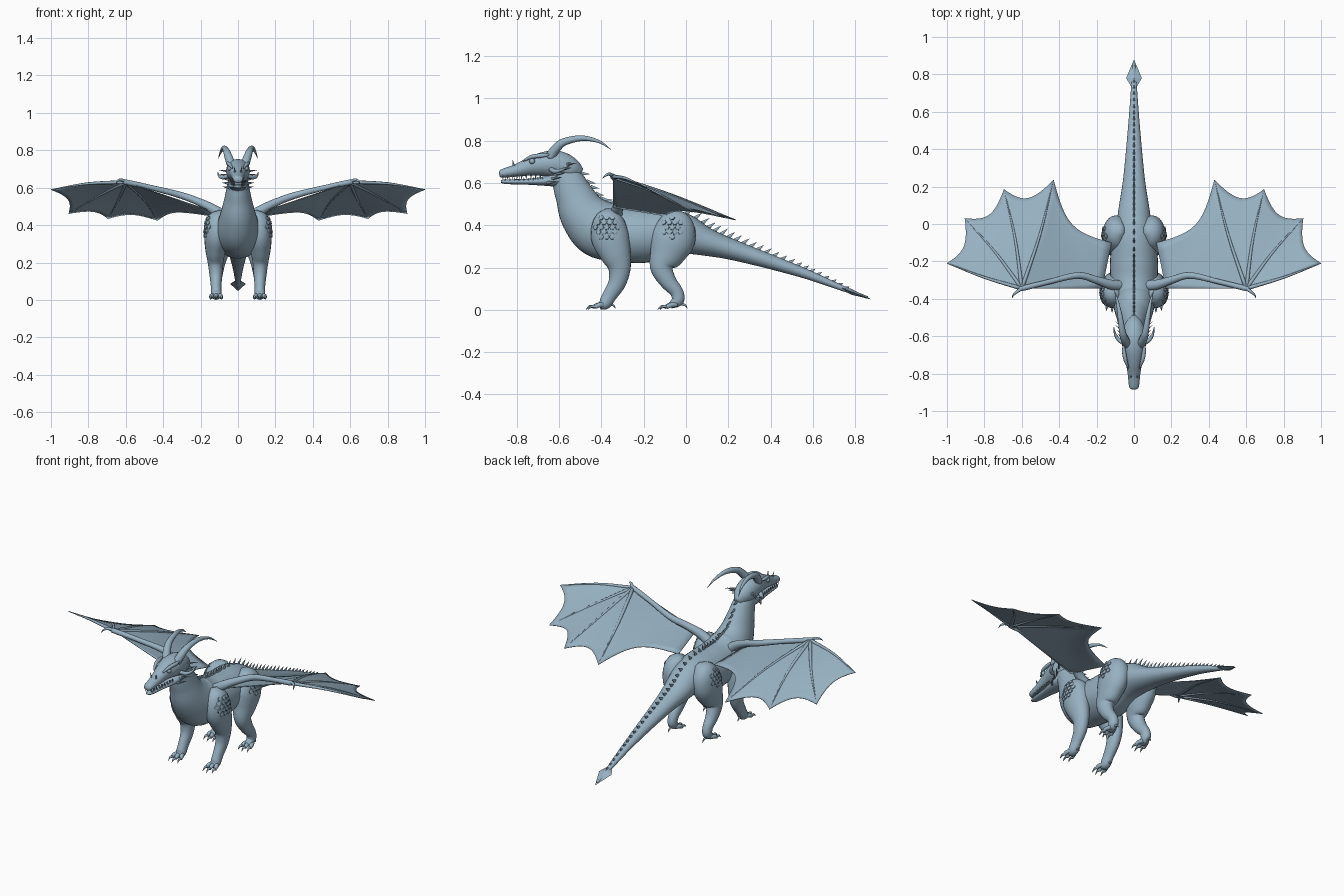
import bpy, bmesh, math
from mathutils import Vector
from mathutils.bvhtree import BVHTree

cube = bpy.data.objects.get("Cube")
if cube:
    bpy.data.objects.remove(cube)

skin = bpy.data.materials.new("slate blue hide")
skin.use_nodes = True
COLOUR = (0.31, 0.44, 0.54, 1)
skin.diffuse_color = COLOUR
skin.node_tree.nodes["Principled BSDF"].inputs["Base Color"].default_value = COLOUR
X, Y, Z = Vector((1, 0, 0)), Vector((0, 1, 0)), Vector((0, 0, 1))


def make(name, verts, faces, mirror=False, smooth=True):
    mesh = bpy.data.meshes.new(name)
    mesh.from_pydata([tuple(v) for v in verts], [], faces)
    bm = bmesh.new()
    bm.from_mesh(mesh)
    bmesh.ops.recalc_face_normals(bm, faces=bm.faces)
    for f in bm.faces:
        f.smooth = smooth
    bm.to_mesh(mesh)
    bm.free()
    mesh.materials.append(skin)
    ob = bpy.data.objects.new(name, mesh)
    bpy.context.collection.objects.link(ob)
    if mirror:
        ob.modifiers.new("mirror", 'MIRROR').use_mirror_merge = False
    return ob


def spline(pts, n=5):
    """Catmull-Rom curve through tuples of any length."""
    p = [Vector(q) for q in pts]
    p = [p[0] * 2 - p[1]] + p + [p[-1] * 2 - p[-2]]
    out = []
    for a, b, c, d in zip(p, p[1:], p[2:], p[3:]):
        for i in range(n):
            t = i / n
            out.append((b * 2 + (c - a) * t + (a * 2 - b * 5 + c * 4 - d) * t * t
                        + (b * 3 - a - c * 3 + d) * t ** 3) / 2)
    return out + [p[-2]]


def frames(pts, ref=X, n=5):
    """Position, tangent, side, up and two radii along a path."""
    s = spline(pts, n)
    pos = [Vector(q[:3]) for q in s]
    out = []
    for i, q in enumerate(s):
        t = (pos[min(i + 1, len(s) - 1)] - pos[max(i - 1, 0)]).normalized()
        u = (ref - t * ref.dot(t)).normalized()
        out.append((pos[i], t, u, u.cross(t), max(q[3], .0008), max(q[-1], .0008)))
    return out


def sweep(rings, sides, verts, faces):
    base = len(verts)
    for p, t, u, v, ru, rv in rings:
        for k in range(sides):
            a = math.tau * k / sides
            verts.append(p + u * ru * math.cos(a) + v * rv * math.sin(a))
    for r in range(len(rings) - 1):
        for k in range(sides):
            a, b = base + r * sides, base + (r + 1) * sides
            faces.append((a + k, a + (k + 1) % sides, b + (k + 1) % sides, b + k))
    faces.append(list(range(base, base + sides)))
    faces.append(list(range(len(verts) - sides, len(verts))))


def tubes(name, paths, ref=X, sides=20, mirror=True, n=5):
    verts, faces = [], []
    for path in paths:
        sweep(frames(path, ref, n), sides, verts, faces)
    return make(name, verts, faces, mirror)


def spikes(name, items, mirror=True):
    """Each item: base, tip, side axis, half width, half length."""
    verts, faces = [], []
    for base, tip, side, w, l in items:
        base, tip = Vector(base), Vector(tip)
        fwd = (tip - base).cross(side).normalized()
        side = side.normalized()
        i = len(verts)
        for k in range(6):
            a = math.tau * k / 6
            verts.append(base + side * w * math.cos(a) + fwd * l * math.sin(a))
        verts.append(tip)
        faces += [(i + k, i + (k + 1) % 6, i + 6) for k in range(6)]
        faces.append([i + k for k in range(6)])
    return make(name, verts, faces, mirror, False)


# Neck, trunk and tail in one sweep
BODY = [(0, -.62, .675, .045, .05), (0, -.565, .615, .058, .075), (0, -.53, .545, .072, .09),
        (0, -.485, .455, .095, .115), (0, -.41, .385, .115, .138), (0, -.31, .358, .125, .13),
        (0, -.2, .352, .128, .13), (0, -.08, .365, .115, .112), (0, 0, .355, .095, .095),
        (0, .1, .32, .08, .066), (0, .25, .275, .057, .046), (0, .54, .18, .03, .025),
        (0, .77, .09, .013, .011), (0, .86, .058, .006, .006)]
tubes("body", [BODY], sides=32, mirror=False, n=6)

# Row of spines along the back
row, travelled, last = [], 0, None
for p, t, u, v, ru, rv in frames(BODY, n=40):
    if last is not None:
        travelled += (p - last).length
    last = p
    if travelled > .034 and -.56 < p.y < .76:
        travelled = 0
        h = .036 if p.y < .2 else .036 - .04 * (p.y - .2)
        root = p + v * (rv - .004)
        row.append((root, root + v * h + t * h * .7, u, .006, .012))
spikes("back_spines", row, False)

# Diamond tail tip
make("tail_blade", [(0, .71, .114), (.042, .78, .086), (0, .88, .048), (-.042, .78, .086),
                    (0, .78, .1), (0, .78, .072)],
     [(k, (k + 1) % 4, apex) for apex in (4, 5) for k in range(4)], smooth=False)

# Head
tubes("skull", [[(0, -.884, .643, .012, .01), (0, -.87, .645, .026, .02), (0, -.8, .66, .034, .03),
                 (0, -.73, .68, .046, .045), (0, -.66, .69, .062, .06), (0, -.6, .685, .062, .065),
                 (0, -.54, .66, .05, .055), (0, -.5, .64, .02, .03)]], sides=28, mirror=False)
tubes("lower_jaw", [[(0, -.876, .608, .01, .006), (0, -.85, .606, .022, .011), (0, -.75, .606, .033, .014),
                     (0, -.66, .61, .048, .024), (0, -.6, .62, .05, .04), (0, -.56, .63, .03, .04)]],
      mirror=False)
tubes("horns", [[(.035, -.645, .72, .024), (.05, -.615, .763, .022), (.062, -.575, .795, .018),
                 (.075, -.49, .812, .013), (.09, -.41, .795, .007), (.105, -.355, .758, .001)]], sides=12)
tubes("brows", [[(.03, -.77, .705, .004), (.045, -.73, .724, .01), (.054, -.68, .73, .01),
                 (.056, -.64, .735, .003)]], sides=10)
bm = bmesh.new()
bmesh.ops.create_uvsphere(bm, u_segments=14, v_segments=10, radius=.014)
bmesh.ops.translate(bm, verts=bm.verts, vec=(.042, -.728, .703))
eye = make("eyes", [v.co.copy() for v in bm.verts], [[v.index for v in f.verts] for f in bm.faces], True)
bm.free()

# Teeth, nose horns and cheek spikes
teeth = []
for i in range(9):
    y = -.865 + .022 * i
    x = .018 + .0026 * i
    teeth.append(((x, y, .637), (x, y - .002, .614), X, .004, .005))
    teeth.append(((x - .002, y + .01, .61), (x - .001, y + .01, .63), X, .003, .004))
spikes("teeth", teeth)
spikes("nose_horns", [((.016, -.815, .682), (.02, -.822, .714), X, .005, .007)])
cheeks = []
for i in range(5):
    y, z = -.655 + .022 * i, .60 + .022 * i
    cheeks.append(((.045, y, z), (.085 + .005 * i, y + .05, z + .006), Z, .009, .008))
spikes("cheek_spikes", cheeks)
tubes("cheek_horns", [[(.05, -.64, .665, .012), (.08, -.62, .655, .011), (.1, -.59, .662, .007),
                       (.108, -.55, .682, .001)]], sides=8)

# Legs
front_leg = tubes("front_legs", [[
    (.09, -.36, .475, .015, .02), (.105, -.365, .43, .06, .07), (.115, -.36, .35, .065, .09),
    (.12, -.335, .27, .055, .075), (.12, -.315, .2, .042, .054), (.118, -.325, .13, .034, .042),
    (.117, -.36, .07, .028, .034), (.117, -.385, .03, .028, .03), (.117, -.41, .015, .02, .014)]])
hind_leg = tubes("hind_legs", [[
    (.06, -.03, .46, .015, .02), (.085, -.04, .42, .065, .08), (.1, -.06, .34, .07, .105),
    (.105, -.09, .265, .06, .085), (.112, -.115, .2, .045, .055), (.117, -.085, .135, .035, .04),
    (.117, -.045, .085, .028, .031), (.117, -.04, .045, .026, .03), (.117, -.075, .018, .02, .014)]])

# Toes, claws and rear spurs
for name, heel in (("front", -.385), ("hind", -.045)):
    toes, claws = [], []
    for s in (-1, 0, 1):
        x, reach = .117 + .024 * s, .055 - .01 * abs(s)
        toes.append([(.117 + .012 * s, heel, .025, .013), (x, heel - reach * .6, .022, .012),
                     (x + .004 * s, heel - reach, .012, .009)])
        claws.append([(x + .003 * s, heel - reach + .004, .014, .008),
                      (x + .005 * s, heel - reach - .016, .016, .006),
                      (x + .007 * s, heel - reach - .034, .001, .001)])
    claws.append([(.117, heel + .015, .03, .008), (.117, heel + .04, .022, .005),
                  (.117, heel + .052, .006, .001)])
    tubes(name + "_toes", toes, sides=10)
    tubes(name + "_claws", claws, sides=8)


# Raised hexagonal scales laid onto the shoulders and hips
def scales(name, leg, cy, cz, radius):
    mesh = leg.data
    tree = BVHTree.FromPolygons([v.co for v in mesh.vertices], [tuple(p.vertices) for p in mesh.polygons])
    verts, faces, step = [], [], .026
    for r in range(-3, 4):
        for c in range(-3, 4):
            dy, dz = (c + .5 * (r % 2)) * step, r * step * .87
            hit, nor, _, _ = tree.ray_cast(Vector((1, cy + dy, cz + dz)), -X)
            if hit is None or math.hypot(dy, dz) > radius:
                continue
            nor = nor if nor.x > 0 else -nor
            ring = [(hit + nor * h, Y, (Y - nor * Y.dot(nor)).normalized(), Z, w, w)
                    for h, w in ((-.004, .0135), (.004, .0125), (.006, .008))]
            ring = [(p, t, u, nor.cross(u), a, b) for p, t, u, _, a, b in ring]
            sweep(ring, 6, verts, faces)
    make(name, verts, faces, True, False)


scales("shoulder_scales", front_leg, -.375, .39, .064)
scales("hip_scales", hind_leg, -.065, .39, .05)

# Wing arm, fingers and thumb
WRIST = Vector((.6, -.345, .63))
TIPS = [Vector(t) for t in ((1, -.21, .59), (.905, .03, .462), (.695, .185, .435), (.43, .235, .425))]


def finger(tip, bow):
    mid = WRIST.lerp(tip, .5) + Z * .012 + (tip - WRIST).cross(Z).normalized() * bow
    return [WRIST, mid, tip]


fingers = [finger(t, b) for t, b in zip(TIPS, (.008, -.012, -.012, -.012))]
tubes("wing_arms", [[(.05, -.33, .43, .03), (.12, -.325, .478, .027), (.2, -.3, .52, .021),
                     (.3, -.275, .558, .018), (.45, -.308, .597, .014), (.6, -.345, .63, .014),
                     (.612, -.347, .63, .004)]], ref=Z, sides=14)
tubes("wing_fingers", [[(*p, r) for p, r in zip(f, (.011, .007, .002))] for f in fingers], ref=Z, sides=8)
tubes("wing_thumbs", [[(.595, -.34, .63, .011), (.625, -.362, .642, .008), (.645, -.38, .636, .005),
                       (.65, -.395, .622, .001)]], ref=Z, sides=8)

# Scalloped wing membrane, one panel between each pair of ribs
N = 12
inner = [WRIST.lerp(Vector((.17, -.345, .485)), i / 7) for i in range(8)]
inner += [inner[-1].lerp(Vector((.12, -.1, .445)), i / 5) for i in range(1, 6)]
ribs = [spline(f, N // 2) for f in fingers] + [inner]
verts, faces = [], []
for (a, b), depth in zip(zip(ribs, ribs[1:]), (.12, .13, .13, .17)):
    base = len(verts)
    for i in range(N + 1):
        for j in range(N + 1):
            s = j / N
            p = a[i].lerp(b[i], s)
            verts.append(p.lerp(WRIST, depth * 4 * s * (1 - s) * (i / N) ** 2))
    for i in range(N):
        for j in range(N):
            k = base + i * (N + 1) + j
            faces.append((k, k + 1, k + N + 2, k + N + 1))
membrane = make("wing_membranes", verts, faces, True)
bm = bmesh.new()
bm.from_mesh(membrane.data)
bmesh.ops.remove_doubles(bm, verts=bm.verts, dist=.0001)
bmesh.ops.recalc_face_normals(bm, faces=bm.faces)
bm.to_mesh(membrane.data)
bm.free()
solid = membrane.modifiers.new("thickness", 'SOLIDIFY')
solid.thickness, solid.offset = .004, 0
